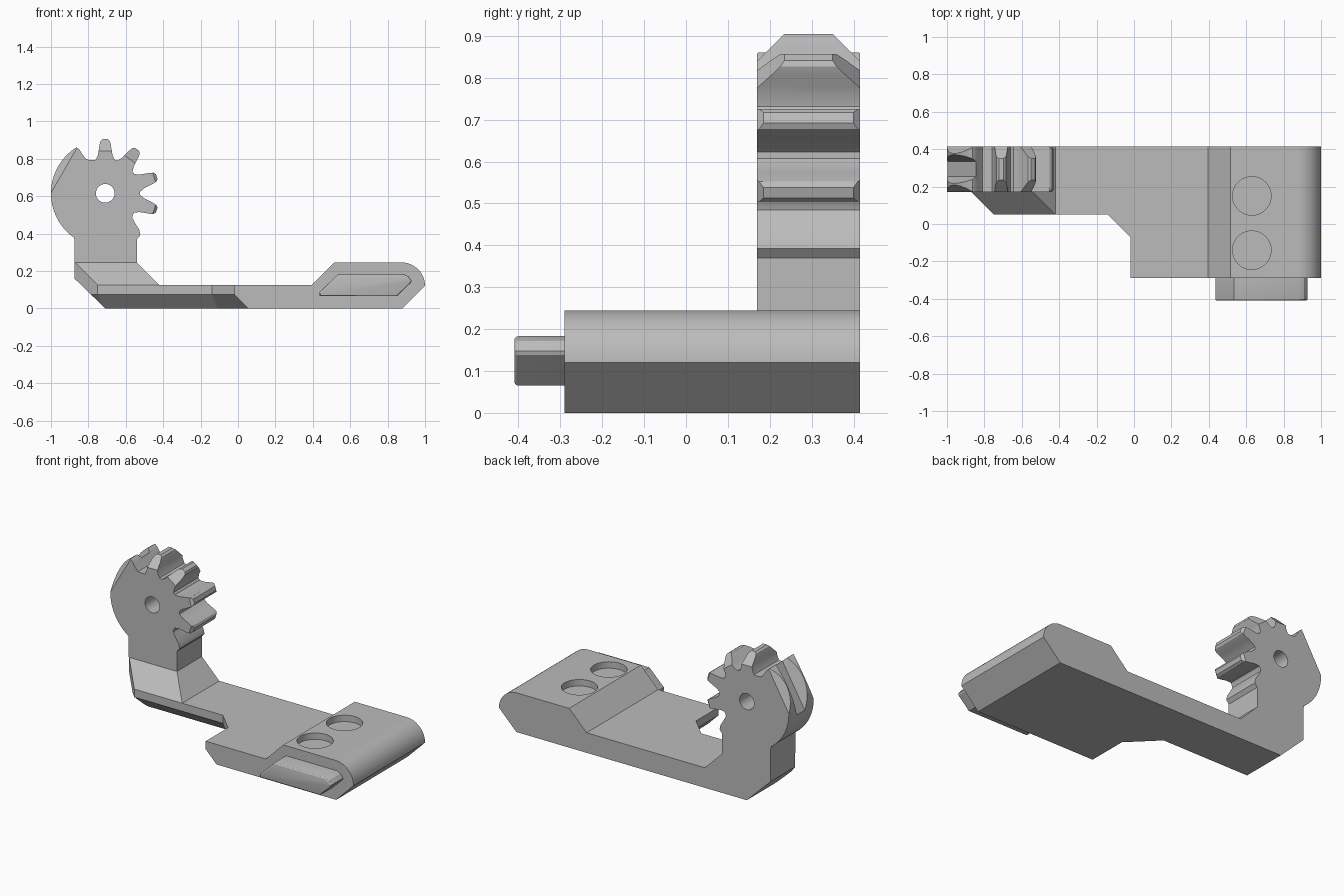
import bpy
import bmesh
from math import sin, cos, radians, sqrt
from mathutils import Vector

cube = bpy.data.objects.get("Cube")
if cube:
    bpy.data.objects.remove(cube, do_unlink=True)

grey = bpy.data.materials.new("plain grey")
grey.use_nodes = True
GREY = (0.5, 0.5, 0.5, 1)
grey.diffuse_color = GREY
grey.node_tree.nodes["Principled BSDF"].inputs["Base Color"].default_value = GREY

FRONT, BACK, ARM_FRONT = -0.29, 0.415, 0.17
HUB_X, HUB_Z, TIP = -0.71, 0.615, 0.29


def loft(name, rings):
    """Closed solid through rings of matching points."""
    bm = bmesh.new()
    loops = [[bm.verts.new(p) for p in ring] for ring in rings]
    n = len(loops[0])
    for a, b in zip(loops, loops[1:]):
        for i in range(n):
            j = (i + 1) % n
            bm.faces.new((a[i], a[j], b[j], b[i]))
    bm.faces.new(loops[0][::-1])
    bm.faces.new(loops[-1])
    bmesh.ops.recalc_face_normals(bm, faces=bm.faces)
    mesh = bpy.data.meshes.new(name)
    bm.to_mesh(mesh)
    bm.free()
    mesh.materials.append(grey)
    ob = bpy.data.objects.new(name, mesh)
    bpy.context.scene.collection.objects.link(ob)
    return ob


def side_prism(name, profile, y0, y1):
    """Profile in x and z, extruded along y."""
    return loft(name, [[(x, y, z) for x, z in profile] for y in (y0, y1)])


def arc(cx, cy, r, start, end, steps):
    angles = [radians(start + (end - start) * i / steps) for i in range(steps + 1)]
    return [(cx + r * cos(a), cy + r * sin(a)) for a in angles]


def polar(angle, along, across=0):
    """Point in the wheel plane, given relative to a spoke direction."""
    a = radians(angle)
    return (HUB_X + along * cos(a) - across * sin(a),
            HUB_Z + along * sin(a) + across * cos(a))


def spoke_cutter(angle, section, half):
    """Section in (distance along spoke, y), extruded across the spoke."""
    rings = []
    for t in (-half, half):
        ring = []
        for d, y in section:
            x, z = polar(angle, d, t)
            ring.append((x, y, z))
        rings.append(ring)
    return loft("cutter", rings)


def carve(ob, cutters):
    """Subtract the cutters, bake the result and drop the cutters."""
    for c in cutters:
        c.hide_render = True
        m = ob.modifiers.new("cut", 'BOOLEAN')
        m.operation = 'DIFFERENCE'
        m.solver = 'EXACT'
        m.object = c
    deps = bpy.context.evaluated_depsgraph_get()
    mesh = bpy.data.meshes.new_from_object(ob.evaluated_get(deps))
    ob.modifiers.clear()
    ob.data = mesh
    for c in cutters:
        bpy.data.objects.remove(c, do_unlink=True)


# Base plate with raised end block and upturned foot
profile = [(-0.71, 0), (0.88, 0)]
profile += arc(0.875, 0.12, 0.125, 0, 90, 12)
profile += [(0.515, 0.245), (0.395, 0.125), (-0.42, 0.125),
            (-0.54, 0.245), (-0.875, 0.245), (-0.875, 0.16)]
base = side_prism("base_plate", profile, FRONT, BACK)


def relief_ring(z, o):
    k = o * (sqrt(2) - 1)
    return [(-2, -1, z), (o - 0.02, -1, z), (o - 0.02, k - 0.07, z),
            (k - 0.14, o + 0.05, z), (-2, o + 0.05, z)]


def corner_ring(z, o):
    k = o * sqrt(2)
    return [(-2, 1.3 + k, z), (1, k - 1.7, z), (-2, k - 1.7, z)]


# Front relief with its chamfers, left corner, and two round pockets
base_cutters = [
    loft("cutter", [relief_ring(z, o) for z, o in
                    ((-0.1, 0.175), (0.075, 0), (0.125, 0), (0.345, 0.22))]),
    loft("cutter", [corner_ring(z, o) for z, o in
                    ((-0.1, 0.175), (0.075, 0), (0.4, 0))]),
]
for y in (0.15, -0.14):
    circle = arc(0.63, y, 0.103, 0, 352.5, 47)
    base_cutters.append(loft("cutter", [[(px, py, z) for px, py in circle]
                                        for z in (0.205, 0.4)]))
carve(base, base_cutters)

# Post and toothed wheel as one outline
half_tooth = [(0.18, 0.05), (0.205, 0.039), (0.235, 0.034),
              (0.262, 0.03), (0.28, 0.025), (TIP, 0.013)]
outline = [(-0.54, 0.245), (-0.54, 0.37), (-0.522, 0.392), (-0.528, 0.42),
           (-0.55, 0.455), (-0.566, 0.485), (-0.56, 0.505)]
for angle in (-18, 18, 54, 90):
    outline += [polar(angle, d, -w) for d, w in half_tooth]
    outline += [polar(angle, d, w) for d, w in reversed(half_tooth)]
outline += [polar(108, 0.187), (-0.81, 0.795), (-0.83, 0.82),
            (-0.845, 0.845), (-0.858, 0.857)]
outline += arc(HUB_X, HUB_Z, TIP, 122, 235, 28)
outline += [(-0.875, 0.365), (-0.875, 0.245)]
wheel = side_prism("toothed_wheel_post", outline, ARM_FRONT, BACK)

# Axle hole, slanted tooth ends and the groove in the rounded back
wheel_cutters = [side_prism("cutter", arc(HUB_X, HUB_Z, 0.05, 0, 348.75, 31), 0, 0.6)]
for angle, start, half in ((90, 0.225, 0.08), (54, 0.225, 0.08), (150, 0.252, 0.3),
                           (18, 0.275, 0.07), (-18, 0.275, 0.07)):
    for side, out in ((ARM_FRONT, -1), (BACK, 1)):
        section = [(start - 0.05, side + out * 0.05), (start + 0.1, side + out * 0.05),
                   (start + 0.1, side - out * 0.1)]
        wheel_cutters.append(spoke_cutter(angle, section, half))
wheel_cutters.append(spoke_cutter(
    150, [(0.23, 0.255), (0.23, 0.333), (0.31, 0.383), (0.31, 0.205)], 0.3))
carve(wheel, wheel_cutters)

# Tab on the front of the end block, with softened front rim
tab = side_prism("front_tab", [(0.435, 0.065), (0.435, 0.085), (0.535, 0.183),
                               (0.885, 0.183), (0.91, 0.172), (0.928, 0.148),
                               (0.925, 0.138), (0.85, 0.065)], -0.41, FRONT)
bm = bmesh.new()
bm.from_mesh(tab.data)
rim = [e for e in bm.edges if all(v.co.y < -0.4 for v in e.verts)]
bmesh.ops.bevel(bm, geom=rim, offset=0.01, segments=3, profile=0.5, affect='EDGES')
bm.to_mesh(tab.data)
bm.free()

# Smooth the curved walls, keep the edges sharp
bpy.ops.object.select_all(action='DESELECT')
for ob in (base, wheel, tab):
    ob.select_set(True)
bpy.context.view_layer.objects.active = base
bpy.ops.object.shade_smooth_by_angle(angle=radians(25))
